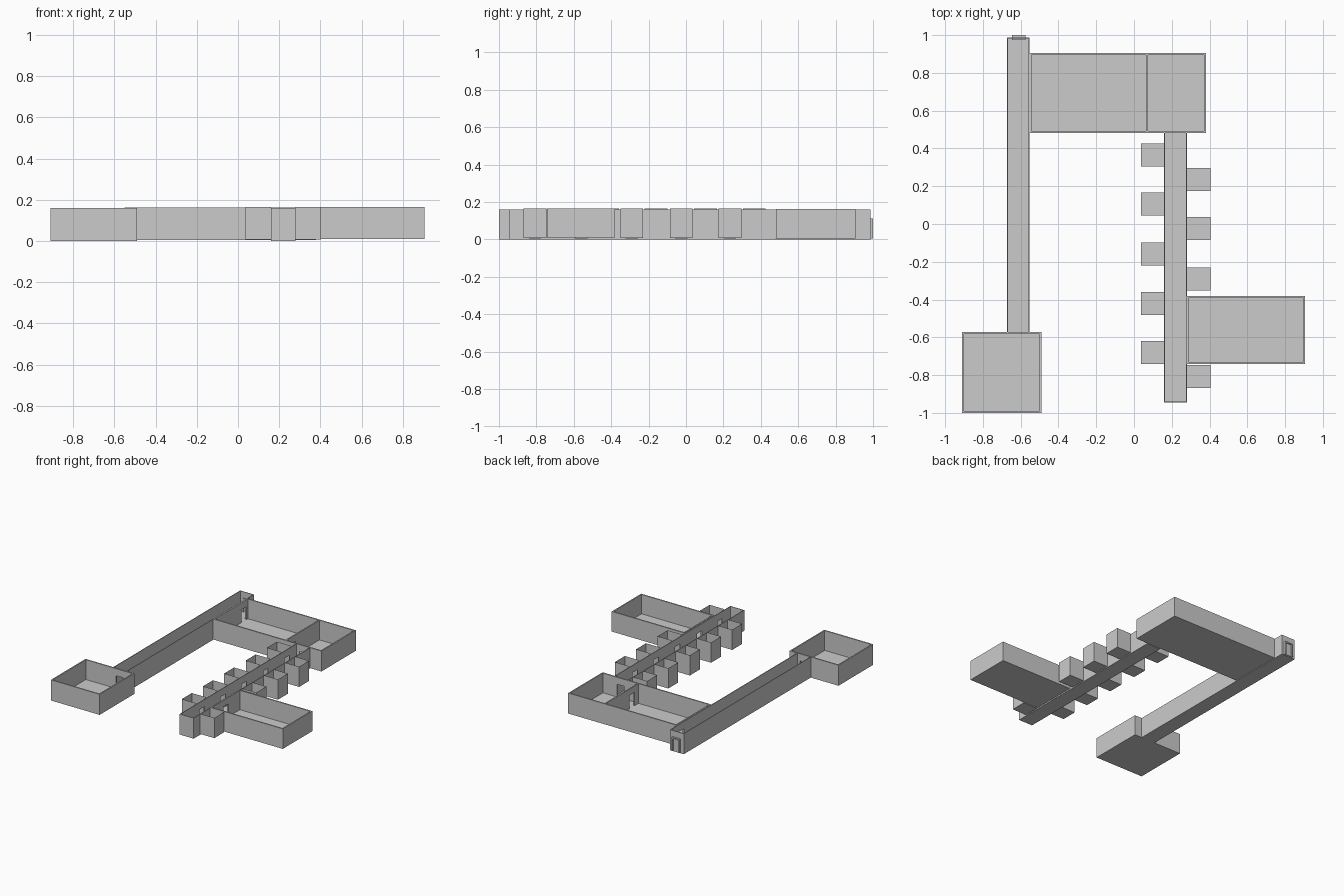
import bpy, bmesh

if "Cube" in bpy.data.objects:
    bpy.data.objects.remove(bpy.data.objects["Cube"])

DOOR_W, DOOR_H = 0.06, 0.105


def finish(name, bm):
    bmesh.ops.recalc_face_normals(bm, faces=bm.faces)
    me = bpy.data.meshes.new(name)
    bm.to_mesh(me)
    bm.free()
    ob = bpy.data.objects.new(name, me)
    bpy.context.collection.objects.link(ob)
    return ob


def add_box(bm, x0, x1, y0, y1, z0, z1):
    vs = bmesh.ops.create_cube(bm, size=1)["verts"]
    for v in vs:
        v.co = (x1 if v.co.x > 0 else x0, y1 if v.co.y > 0 else y0,
                z1 if v.co.z > 0 else z0)


def add_wall(bm, axis, a, b, pos, t, z0, z1, doors=()):
    """Wall outline with door notches, running a..b along axis, thickened from pos by t."""
    pts = [(a, z0)]
    for d in sorted(doors):
        l, r, h = d - DOOR_W / 2, d + DOOR_W / 2, z0 + DOOR_H
        pts += [(l, z0), (l, h), (r, h), (r, z0)]
    pts += [(b, z0), (b, z1), (a, z1)]
    place = (lambda u, z: (u, pos, z)) if axis == "x" else (lambda u, z: (pos, u, z))
    face = bm.faces.new([bm.verts.new(place(u, z)) for u, z in pts])
    ext = bmesh.ops.extrude_face_region(bm, geom=[face])["geom"]
    shift = (0, t, 0) if axis == "x" else (t, 0, 0)
    bmesh.ops.translate(bm, vec=shift,
                        verts=[g for g in ext if isinstance(g, bmesh.types.BMVert)])


def room(name, x0, x1, y0, y1, z0, z1, t, doors={}, skip=""):
    """Open-topped room: floor slab and four walls (N, S, E, W)."""
    bm = bmesh.new()
    add_box(bm, x0, x1, y0, y1, z0, z0 + 0.006)
    if "S" not in skip:
        add_wall(bm, "x", x0, x1, y0, t, z0, z1, doors.get("S", ()))
    if "N" not in skip:
        add_wall(bm, "x", x0, x1, y1 - t, t, z0, z1, doors.get("N", ()))
    lo = y0 if "S" in skip else y0 + t
    hi = y1 if "N" in skip else y1 - t
    if "W" not in skip:
        add_wall(bm, "y", lo, hi, x0, t, z0, z1, doors.get("W", ()))
    if "E" not in skip:
        add_wall(bm, "y", lo, hi, x1 - t, t, z0, z1, doors.get("E", ()))
    finish(name, bm)


def cell(name, x0, x1, y0, y1, z0, z1, open_x):
    """Thin sheet box without top and without the side facing the corridor."""
    bm = bmesh.new()
    add_box(bm, x0, x1, y0, y1, z0, z1)
    gone = [f for f in bm.faces if f.calc_center_median().z > z1 - 0.001
            or abs(f.calc_center_median().x - open_x) < 0.001]
    bmesh.ops.delete(bm, geom=gone, context="FACES")
    finish(name, bm)


# Cell centres on both sides of the cell corridor
west_cells = [0.365, 0.105, -0.16, -0.42, -0.68]
east_cells = [0.235, -0.025, -0.29, -0.807]

# Main rooms
room("entry_room", -0.91, -0.49, -1.0, -0.573, 0, 0.16, 0.01, {"N": [-0.61]})
room("hall_room", -0.552, 0.38, 0.482, 0.905, 0.004, 0.163, 0.01,
     {"W": [0.85], "S": [0.22]})
room("side_room", 0.28, 0.905, -0.742, -0.38, 0.01, 0.166, 0.01, {"W": [-0.56]})

# Hall partition
bm = bmesh.new()
add_wall(bm, "y", 0.492, 0.895, 0.064, 0.01, 0.008, 0.162, [0.57])
finish("hall_partition", bm)

# Corridors
room("long_corridor", -0.672, -0.553, -0.573, 0.987, 0, 0.16, 0.005,
     {"E": [0.85], "N": [-0.61]}, skip="S")
room("cell_corridor", 0.16, 0.28, -0.945, 0.482, 0, 0.16, 0.005,
     {"W": west_cells, "E": east_cells + [-0.56]}, skip="N")

# Cells
for i, y in enumerate(west_cells):
    cell(f"west_cell_{i + 1}", 0.036, 0.16, y - 0.061, y + 0.061, 0.008, 0.165, 0.16)
for i, y in enumerate(east_cells):
    cell(f"east_cell_{i + 1}", 0.28, 0.404, y - 0.061, y + 0.061, 0.008, 0.165, 0.28)

# Entrance door: frame around a thinner panel
bm = bmesh.new()
add_box(bm, -0.645, -0.635, 0.975, 1.0, 0.006, 0.112)
add_box(bm, -0.585, -0.575, 0.975, 1.0, 0.006, 0.112)
add_box(bm, -0.635, -0.585, 0.975, 1.0, 0.102, 0.112)
finish("door_frame", bm)
bm = bmesh.new()
add_box(bm, -0.635, -0.585, 0.983, 0.992, 0.006, 0.102)
finish("door_panel", bm)
